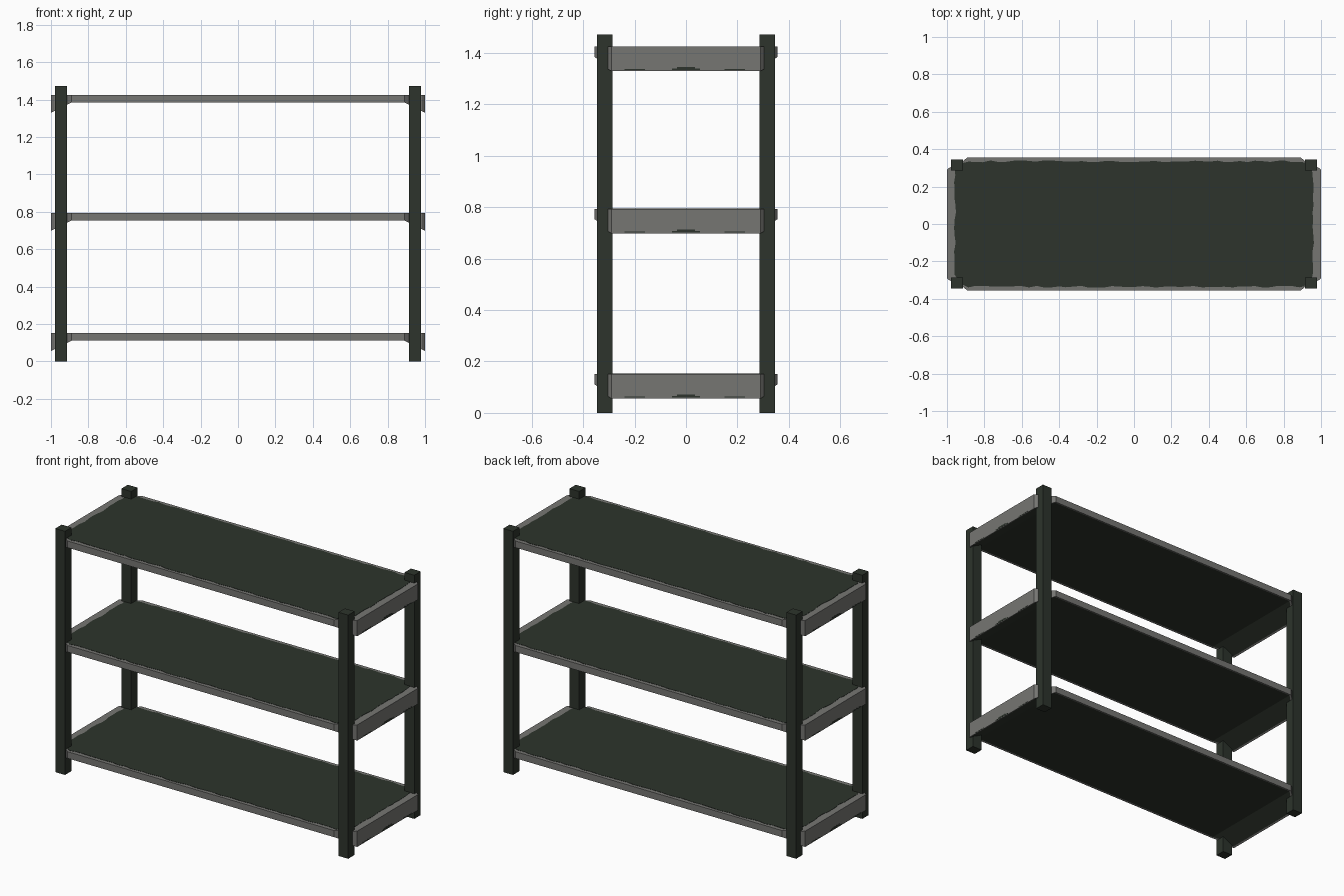
import bpy, bmesh, math, random

if "Cube" in bpy.data.objects:
    bpy.data.objects.remove(bpy.data.objects["Cube"])

random.seed(4)


def material(name, rgb):
    m = bpy.data.materials.new(name)
    m.diffuse_color = (*rgb, 1)
    m.use_nodes = True
    m.node_tree.nodes["Principled BSDF"].inputs["Base Color"].default_value = m.diffuse_color
    return m


DARK = material("dark green metal", (0.026, 0.034, 0.025))
GREY = material("worn grey edge", (0.18, 0.18, 0.17))


def finish(bm, name, mats):
    bmesh.ops.recalc_face_normals(bm, faces=bm.faces)
    me = bpy.data.meshes.new(name)
    bm.to_mesh(me)
    bm.free()
    ob = bpy.data.objects.new(name, me)
    for m in mats:
        me.materials.append(m)
    bpy.context.collection.objects.link(ob)
    return ob


def box(name, x, y, z, mat):
    bm = bmesh.new()
    bmesh.ops.create_cube(bm, size=1)
    for v in bm.verts:
        v.co = [lo + (hi - lo) * (c + 0.5) for (lo, hi), c in zip((x, y, z), v.co)]
    return finish(bm, name, [mat])


# Outline of one shelf corner, notched round the post
CORNER = [(1.0, 0.29), (0.985, 0.303), (0.93, 0.31), (0.915, 0.336), (0.89, 0.356)]


def shelf(name, top):
    """Slab with deep ends: the underside slopes down past x = 0.89."""
    c = CORNER
    plan = (c + [(-x, y) for x, y in reversed(c)]
            + [(-x, -y) for x, y in c] + [(x, -y) for x, y in reversed(c)])
    bm = bmesh.new()
    up = [bm.verts.new((x, y, top)) for x, y in plan]
    low = [bm.verts.new((x, y, top - 0.04 - 0.5 * (abs(x) - 0.89))) for x, y in plan]
    n = len(plan)
    bm.faces.new(up)
    for i in range(n):
        j = (i + 1) % n
        bm.faces.new((up[i], up[j], low[j], low[i]))
    under = [bm.faces.new([low[4], low[5], low[14], low[15]]),
             bm.faces.new(low[5:15]),
             bm.faces.new(low[15:] + low[:5])]
    bmesh.ops.recalc_face_normals(bm, faces=bm.faces)
    # grey rim, dark underside
    bmesh.ops.inset_region(bm, faces=under, thickness=0.012, use_boundary=True)
    for f in under:
        f.material_index = 1
    return finish(bm, name, [GREY, DARK])


def ragged_outline(a, b, r):
    """Rounded rectangle with an uneven, chipped edge."""
    pts = []
    centres = [(a - r, b - r), (r - a, b - r), (r - a, r - b), (a - r, r - b)]
    for k, (cx, cy) in enumerate(centres):
        for s in range(6):
            t = math.pi / 2 * (k + s / 5)
            pts.append((cx + r * math.cos(t), cy + r * math.sin(t)))
        nx, ny = centres[(k + 1) % 4]
        t = math.pi / 2 * (k + 1)
        ox, oy = r * math.cos(t), r * math.sin(t)
        steps = int(math.hypot(nx - cx, ny - cy) / 0.04)
        for s in range(1, steps):
            f = s / steps
            pts.append((cx + (nx - cx) * f + ox, cy + (ny - cy) * f + oy))
    return [(x + random.uniform(-0.005, 0.005), y + random.uniform(-0.005, 0.005))
            for x, y in pts]


PAINT = ragged_outline(0.957, 0.335, 0.07)


def paint_panel(name, top):
    bm = bmesh.new()
    f = bm.faces.new([bm.verts.new((x, y, top - 0.001)) for x, y in PAINT])
    ext = bmesh.ops.extrude_face_region(bm, geom=[f])["geom"]
    for v in ext:
        if isinstance(v, bmesh.types.BMVert):
            v.co.z += 0.0025
    return finish(bm, name, [DARK])


# Corner posts
for sx in (-1, 1):
    for sy in (-1, 1):
        x = sorted((sx * 0.914, sx * 0.979))
        y = sorted((sy * 0.285, sy * 0.346))
        box("corner_post", x, y, (0, 1.472), DARK)

# Three shelves with painted tops and small paint marks on the end plates
for label, top in (("bottom", 0.151), ("middle", 0.793), ("top", 1.424)):
    shelf(label + "_shelf", top)
    paint_panel(label + "_shelf_paint", top)
    for sx in (-1, 1):
        x = sorted((sx * 0.997, sx * 1.0005))
        for yc, w, h in ((-0.2, 0.04, 0.004), (0, 0.035, 0.012),
                         (0, 0.055, 0.006), (0.19, 0.04, 0.004)):
            z0 = top - 0.091
            box(label + "_end_mark", x, (yc - w, yc + w), (z0, z0 + h), DARK)
